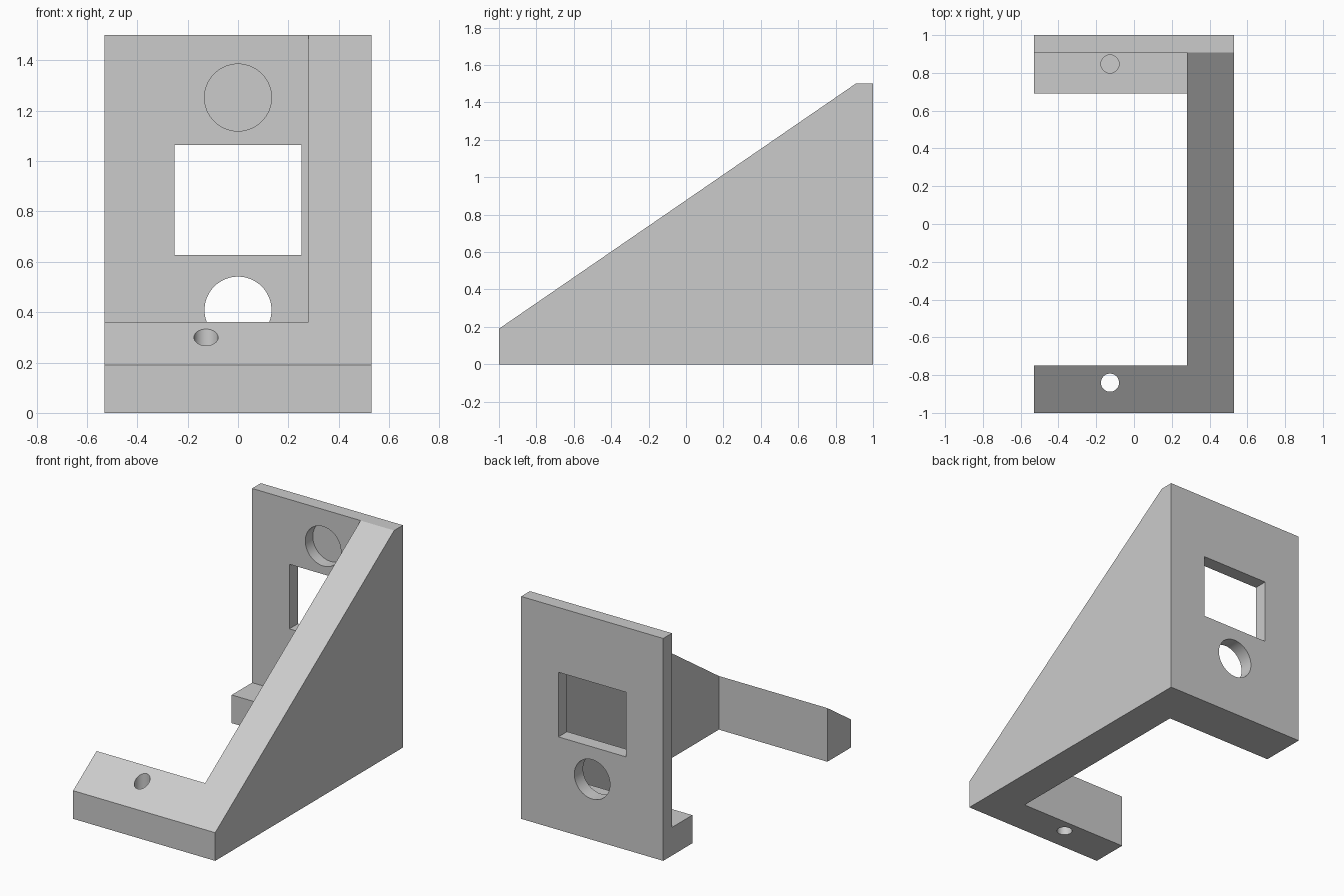
import bpy, bmesh
from math import pi
from mathutils import Matrix

cube = bpy.data.objects.get("Cube")
if cube:
    bpy.data.objects.remove(cube, do_unlink=True)

grey = bpy.data.materials.new("plain grey")
grey.use_nodes = True
GREY = (0.6, 0.6, 0.6, 1)
grey.diffuse_color = GREY
grey.node_tree.nodes["Principled BSDF"].inputs["Base Color"].default_value = GREY

HALF_W, ARM_X = 0.53, 0.28        # bracket half width, inner side of the gusset
PLATE_Y, FOOT_Y = 0.907, 0.69     # front of the back plate and of the rear foot
LIP_Y, FOOT_H = -0.75, 0.19       # back of the front bar, foot height
HEIGHT = 1.5


def make_object(name, bm):
    bmesh.ops.recalc_face_normals(bm, faces=bm.faces)
    mesh = bpy.data.meshes.new(name)
    bm.to_mesh(mesh)
    bm.free()
    mesh.materials.append(grey)
    obj = bpy.data.objects.new(name, mesh)
    bpy.context.collection.objects.link(obj)
    return obj


def prism(name, profile, x0, x1):
    """Extrude a (y, z) profile along x."""
    bm = bmesh.new()
    face = bm.faces.new([bm.verts.new((x0, y, z)) for y, z in profile])
    new = bmesh.ops.extrude_face_region(bm, geom=[face])["geom"]
    bmesh.ops.translate(bm, vec=(x1 - x0, 0, 0),
                        verts=[v for v in new if isinstance(v, bmesh.types.BMVert)])
    return make_object(name, bm)


def box(name, x0, x1, y0, y1, z0, z1):
    return prism(name, [(y0, z0), (y1, z0), (y1, z1), (y0, z1)], x0, x1)


def cylinder(name, center, radius, depth, along_y=False):
    bm = bmesh.new()
    turn = Matrix.Rotation(pi / 2 if along_y else 0, 4, "X")
    bmesh.ops.create_cone(bm, cap_ends=True, segments=64, radius1=radius, radius2=radius,
                          depth=depth, matrix=Matrix.Translation(center) @ turn)
    return make_object(name, bm)


# Sloped body, full width
bracket = prism("bracket", [(-1, 0), (1, 0), (1, HEIGHT), (PLATE_Y, HEIGHT), (-1, FOOT_H)],
                -HALF_W, HALF_W)

cutters = [
    # Open space beside the gusset, leaving front bar, rear foot and back plate
    prism("pocket_cutter", [(LIP_Y, -1), (FOOT_Y, -1), (FOOT_Y, FOOT_H), (PLATE_Y, FOOT_H),
                            (PLATE_Y, 2), (LIP_Y, 2)], -1, ARM_X),
    # Window and round openings in the back plate; the upper one is blind
    box("window_cutter", -0.252, 0.252, 0.8, 1.2, 0.627, 1.063),
    cylinder("lower_hole_cutter", (0, 1, 0.408), 0.133, 0.5, True),
    cylinder("upper_recess_cutter", (0, PLATE_Y - 0.02, 1.252), 0.133, 0.2, True),
    # Screw holes: through the front bar, blind in the rear foot
    cylinder("front_screw_cutter", (-0.127, -0.84, 0), 0.048, 2),
    cylinder("rear_screw_cutter", (-0.127, 0.847, 0.12), 0.048, 0.2),
]

bpy.context.view_layer.objects.active = bracket
for cutter in cutters:
    cutter.hide_render = True
    mod = bracket.modifiers.new(cutter.name, "BOOLEAN")
    mod.operation = "DIFFERENCE"
    mod.solver = "EXACT"
    mod.object = cutter
    bpy.ops.object.modifier_apply(modifier=mod.name)
    bpy.data.objects.remove(cutter, do_unlink=True)

# Round hole walls smooth, everything else crisp
bpy.ops.object.select_all(action="DESELECT")
bracket.select_set(True)
bpy.ops.object.shade_smooth_by_angle(angle=pi / 6)
